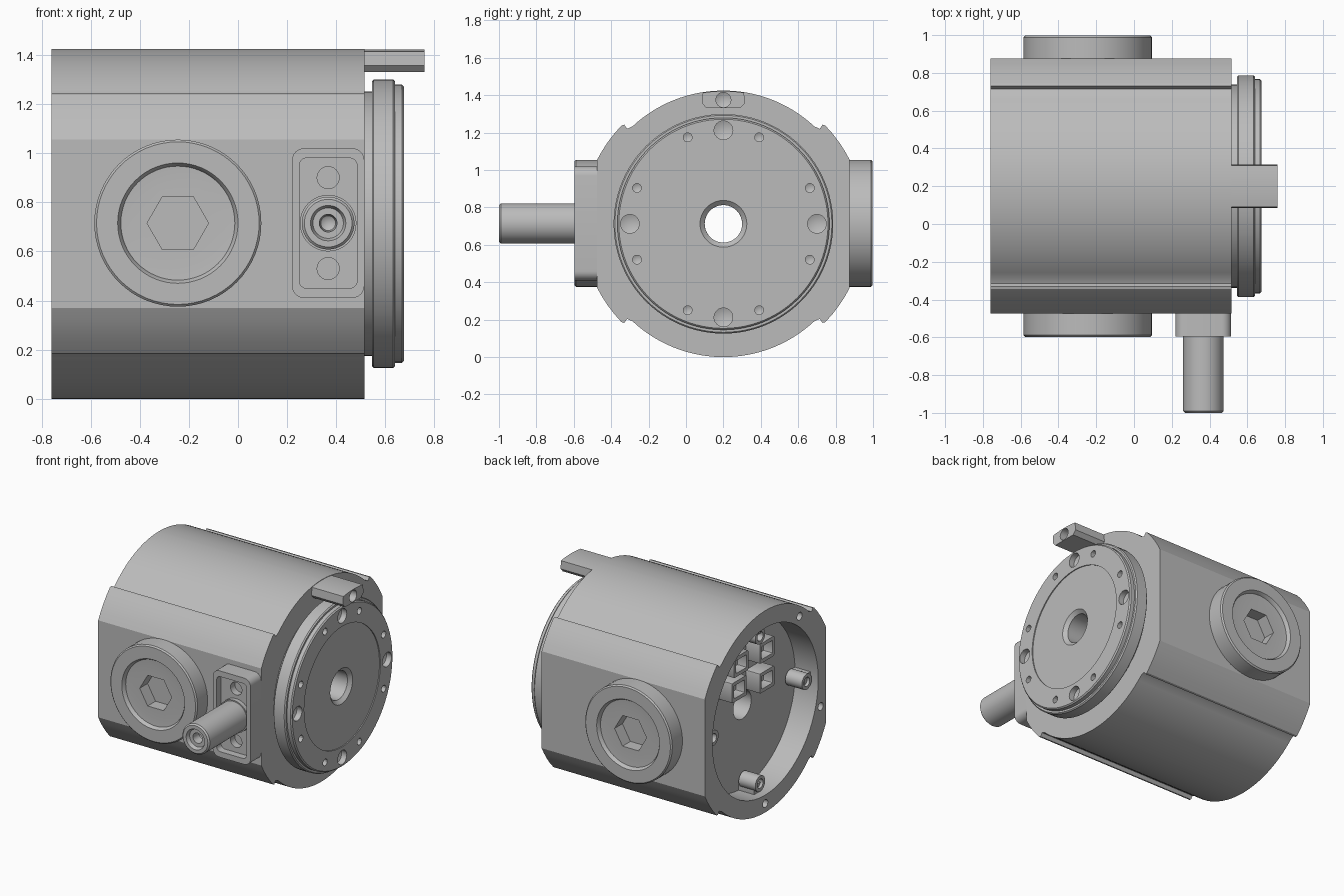
import bpy, bmesh
from math import sin, cos, pi, radians, sqrt
from mathutils import Vector

if "Cube" in bpy.data.objects:
    bpy.data.objects.remove(bpy.data.objects["Cube"])

grey = bpy.data.materials.new("machined grey")
grey.use_nodes = True
grey.diffuse_color = (0.5, 0.5, 0.5, 1)
grey.node_tree.nodes["Principled BSDF"].inputs["Base Color"].default_value = (0.5, 0.5, 0.5, 1)

CY, CZ = 0.2, 0.7125      # main axis, running along x
BACK, FRONT = -0.76, 0.515
PX, NX, PY, NY = (Vector(v) for v in ((1, 0, 0), (-1, 0, 0), (0, 1, 0), (0, -1, 0)))
parts = []


def finish(name, bm):
    bmesh.ops.recalc_face_normals(bm, faces=bm.faces[:])
    mesh = bpy.data.meshes.new(name)
    bm.to_mesh(mesh)
    bm.free()
    mesh.materials.append(grey)
    obj = bpy.data.objects.new(name, mesh)
    bpy.context.collection.objects.link(obj)
    parts.append(obj)
    return obj


def lathe(name, profile, origin, axis, steps=64, closed=False):
    """Spin (distance along axis, radius) points around the axis."""
    bm = bmesh.new()
    side = axis.orthogonal().normalized()
    verts = [bm.verts.new(Vector(origin) + axis * a + side * r) for a, r in profile]
    edges = [bm.edges.new(p) for p in zip(verts, verts[1:])]
    if closed:
        edges.append(bm.edges.new((verts[-1], verts[0])))
    bmesh.ops.spin(bm, geom=verts + edges, cent=origin, axis=axis,
                   angle=2 * pi, steps=steps)
    bmesh.ops.remove_doubles(bm, verts=bm.verts[:], dist=1e-5)
    return finish(name, bm)


def prism(name, outline, axis, start, end):
    """Extrude an outline along x (outline in y, z) or y (outline in x, z)."""
    bm = bmesh.new()
    place = (lambda u, v: (start, u, v)) if axis == "x" else (lambda u, v: (u, start, v))
    face = bm.faces.new([bm.verts.new(place(u, v)) for u, v in outline])
    out = bmesh.ops.extrude_face_region(bm, geom=[face])["geom"]
    move = (PX if axis == "x" else PY) * (end - start)
    bmesh.ops.translate(bm, vec=move, verts=[g for g in out if isinstance(g, bmesh.types.BMVert)])
    return finish(name, bm)


def rounded(cu, cv, w, h, r, n=6):
    """Outline of a rectangle with rounded corners."""
    pts = []
    for k, (su, sv) in enumerate(((1, 1), (-1, 1), (-1, -1), (1, -1))):
        for i in range(n + 1):
            a = (k + i / n) * pi / 2
            pts.append((cu + su * (w / 2 - r) + r * cos(a), cv + sv * (h / 2 - r) + r * sin(a)))
    return pts


def drill(origin, axis, r, depth, tip=0.0, steps=24):
    """Cutter going into the material against the outward axis."""
    return lathe("drill", [(0.05, 0), (0.05, r), (-depth, r), (-depth - tip, 0)],
                 origin, axis, steps)


def cut(target, cutters):
    for c in cutters:
        c.hide_render = True
        mod = target.modifiers.new("cut", "BOOLEAN")
        mod.operation, mod.solver, mod.object = "DIFFERENCE", "EXACT", c
    bpy.context.view_layer.update()
    result = target.evaluated_get(bpy.context.evaluated_depsgraph_get())
    mesh = bpy.data.meshes.new_from_object(result)
    target.modifiers.clear()
    target.data = mesh
    for c in cutters:
        parts.remove(c)
        bpy.data.objects.remove(c)


def polar(x, r, degrees):
    """Point around the main axis, measured from +y towards +z."""
    a = radians(degrees)
    return Vector((x, CY + r * cos(a), CZ + r * sin(a)))


# Housing: round top and bottom, flat sides, a small step along each corner
quarter = [(0.757 * cos(radians(a)), 0.757 * sin(radians(a))) for a in (26.9, 31, 35, 39.5, 44)]
quarter += [(0.53, 0.53), (0.515, 0.508)]
quarter += [(0.7125 * cos(radians(a)), 0.7125 * sin(radians(a))) for a in range(47, 90, 3)]
half = quarter + [(0, 0.7125)] + [(-u, v) for u, v in reversed(quarter)]
outline = half + [(-u, -v) for u, v in half]
housing = prism("housing", [(CY + u, CZ + v) for u, v in outline], "x", BACK, FRONT)

# Rear cavity, centre bore and rim screw holes
FLOOR = -0.58
cutters = [drill((BACK, CY, CZ), NX, 0.59, FLOOR - BACK, 0, 96),
           drill((BACK, CY, CZ), NX, 0.1, 2, 0, 48)]
cutters += [drill(polar(BACK, 0.65, a), NX, 0.028, 0.1, 0.02) for a in (270, 198, 126)]
cut(housing, cutters)

# Screw posts inside the cavity, each joined to the wall by a web
for i in range(4):
    c = polar(FLOOR - 0.01, 0.52, 90 * i)
    post = lathe("cavity_post", [(0, 0), (0, 0.055), (0.13, 0.055), (0.13, 0)], c, NX, 32)
    cut(post, [drill(c + NX * 0.13, NX, 0.032, 0.08, 0.02)])
    w = polar(0, 0.565, 90 * i)
    prism("cavity_post_web", rounded(w.y, w.z, 0.08, 0.08, 0.01), "x", FLOOR + 0.01, FLOOR - 0.12)

# Plug sockets on the cavity floor
for dy, dz in ((-0.12, 0.37), (-0.12, 0.16), (0.17, 0.38), (0.19, 0.21)):
    y, z = CY + dy, CZ + dz
    socket = prism("plug_socket", rounded(y, z, 0.16, 0.14, 0.008, 2), "x", FLOOR + 0.01, FLOOR - 0.11)
    cut(socket, [prism("slot", rounded(y, z, 0.12, 0.09, 0.005, 2), "x", FLOOR - 0.04, FLOOR - 0.2)])

# Rotating output flange with stepped rim and hollow centre
flange = lathe("output_flange", [
    (0.50, 0.1), (0.50, 0.5375), (0.545, 0.5375), (0.545, 0.58), (0.552, 0.587),
    (0.632, 0.587), (0.64, 0.58), (0.64, 0.567), (0.667, 0.567), (0.675, 0.559),
    (0.675, 0.425), (0.668, 0.425), (0.668, 0.125), (0.645, 0.1)],
    (0, CY, CZ), PX, 96, closed=True)
holes = [drill(polar(0.675, 0.5, 90 * i), PX, 0.05, 0.04, 0.02) for i in range(4)]
holes += [drill(polar(0.675, 0.5, 22.5 + 45 * i), PX, 0.024, 0.05, 0.012, 12) for i in range(8)]
cut(flange, holes)

# Index tab at the top, following the curve of the housing
top = [(u / 100, sqrt(0.7125 ** 2 - (u / 100) ** 2) - 0.003) for u in range(-11, 12, 2)]
low = [(0.115, 0.645), (0.09, 0.618), (-0.09, 0.618), (-0.115, 0.645)]
tab = prism("index_tab", [(CY + u, CZ + v) for u, v in top + low], "x", 0.45, 0.76)
cut(tab, [drill((0.76, CY, 1.375), PX, 0.04, 0.08, 0.02)])

# Round side covers with hexagonal sockets
for name, axis, y in (("front_cover", NY, CY - 0.675), ("rear_cover", PY, CY + 0.675)):
    c = Vector((-0.245, y, 0.715))
    cover = lathe(name, [(-0.02, 0), (-0.02, 0.34), (0.113, 0.34), (0.122, 0.331), (0.122, 0.245),
                         (0.112, 0.238), (0.097, 0.232), (0.094, 0.19), (0.094, 0)], c, axis)
    hexagon = [(c.x + 0.125 * cos(i * pi / 3), c.z + 0.125 * sin(i * pi / 3)) for i in range(6)]
    cut(cover, [prism("hexagon", hexagon, "y", y + axis.y * 0.006, y + axis.y * 0.2)])

# Cable connector: recessed plate, two screw holes, collar and shaft
X, Z, Y = 0.367, 0.715, CY - 0.675
plate = prism("connector_plate", rounded(X, Z, 0.295, 0.61, 0.05), "y", Y + 0.02, Y - 0.12)
cut(plate, [prism("recess", rounded(X, Z, 0.235, 0.53, 0.03), "y", Y - 0.07, Y - 0.2)])
cut(plate, [drill((X, Y - 0.07, Z + s * 0.185), NY, 0.045, 0.05) for s in (-1, 1)])
lathe("connector_collar", [(0.06, 0), (0.06, 0.115), (0.1, 0.115), (0.1, 0)], (X, Y, Z), NY, 48)
lathe("connector_shaft", [(0.06, 0), (0.06, 0.107), (0.515, 0.107), (0.525, 0.097), (0.525, 0.072),
                          (0.5, 0.062), (0.5, 0.036), (0.44, 0.03), (0.42, 0)], (X, Y, Z), NY, 48)

# Smooth curved walls, keep machined edges sharp
for o in bpy.context.selected_objects:
    o.select_set(False)
for o in parts:
    o.select_set(True)
bpy.context.view_layer.objects.active = housing
bpy.ops.object.shade_smooth_by_angle(angle=radians(25))
